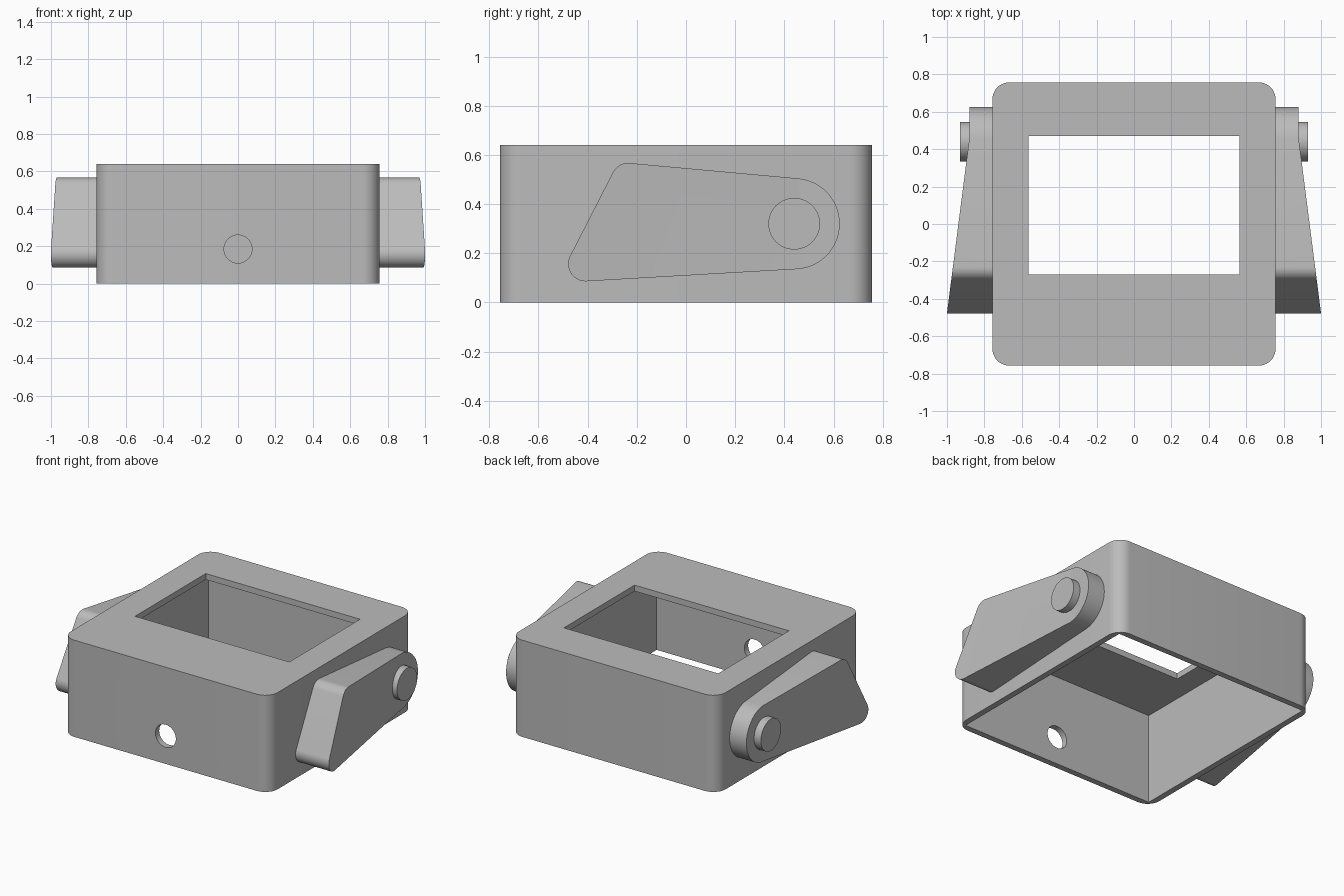
import bpy, bmesh, math
from mathutils import Vector, Matrix, geometry

if "Cube" in bpy.data.objects:
    bpy.data.objects.remove(bpy.data.objects["Cube"])

GREY = (0.5, 0.5, 0.5, 1)
grey = bpy.data.materials.new("plain grey")
grey.use_nodes = True
grey.diffuse_color = GREY
grey.node_tree.nodes["Principled BSDF"].inputs["Base Color"].default_value = GREY


def make_object(name, bm):
    bmesh.ops.recalc_face_normals(bm, faces=bm.faces)
    mesh = bpy.data.meshes.new(name)
    bm.to_mesh(mesh)
    bm.free()
    mesh.materials.append(grey)
    obj = bpy.data.objects.new(name, mesh)
    bpy.context.collection.objects.link(obj)
    return obj


def activate(obj):
    bpy.ops.object.select_all(action='DESELECT')
    obj.select_set(True)
    bpy.context.view_layer.objects.active = obj


def smooth(obj):
    activate(obj)
    bpy.ops.object.shade_smooth_by_angle(angle=math.radians(30))


def box(name, low, high, radius=0):
    low, high = Vector(low), Vector(high)
    bm = bmesh.new()
    bmesh.ops.create_cube(bm, size=1)
    bmesh.ops.scale(bm, vec=high - low, verts=bm.verts)
    bmesh.ops.translate(bm, vec=(low + high) / 2, verts=bm.verts)
    if radius:
        upright = [e for e in bm.edges if abs(e.verts[0].co.z - e.verts[1].co.z) > 0.1]
        bmesh.ops.bevel(bm, geom=upright, offset=radius, segments=10,
                        profile=0.5, affect='EDGES')
    return make_object(name, bm)


def cylinder(name, centre, radius, depth, axis):
    bm = bmesh.new()
    turn = Matrix.Rotation(math.pi / 2, 4, axis)
    bmesh.ops.create_cone(bm, cap_ends=True, segments=48, radius1=radius, radius2=radius,
                          depth=depth, matrix=Matrix.Translation(centre) @ turn)
    return make_object(name, bm)


def cut(target, cutter):
    mod = target.modifiers.new("cut", 'BOOLEAN')
    mod.operation = 'DIFFERENCE'
    mod.solver = 'EXACT'
    mod.object = cutter
    activate(target)
    bpy.ops.object.modifier_apply(modifier=mod.name)
    bpy.data.objects.remove(cutter)


# Open-bottomed housing with a window in the top and a hole in the front
HALF, HEIGHT, WALL = 0.757, 0.64, 0.04
inner = HALF - WALL
housing = box("housing", (-HALF, -HALF, 0), (HALF, HALF, HEIGHT), radius=0.09)
cut(housing, box("cavity_cutter", (-inner, -inner, -0.2), (inner, inner, HEIGHT - WALL)))
cut(housing, box("window_cutter", (-0.565, -0.27, 0.5), (0.565, 0.47, 0.8)))
cut(housing, cylinder("hole_cutter", (0, -HALF, 0.185), 0.075, 0.3, 'X'))
smooth(housing)

# Side levers: rounded outline around three circles (y, z, radius)
PIVOT_Y, PIVOT_Z = 0.44, 0.32
CIRCLES = [(PIVOT_Y, PIVOT_Z, 0.185), (-0.235, 0.497, 0.07), (-0.408, 0.157, 0.071)]
FLAT_END = 0.46


def lever(name, side):
    points = []
    for y, z, r in CIRCLES:
        for i in range(64):
            a = math.tau * i / 64
            points.append(Vector((y + r * math.cos(a), z + r * math.sin(a))))
    outline = [points[i] for i in geometry.convex_hull_2d(points)]
    bm = bmesh.new()
    face = bm.faces.new([bm.verts.new((0.74, p.x, p.y)) for p in outline])
    grown = bmesh.ops.extrude_face_region(bm, geom=[face], use_keep_orig=True)
    new_verts = [g for g in grown["geom"] if isinstance(g, bmesh.types.BMVert)]
    bmesh.ops.translate(bm, vec=(0.14, 0, 0), verts=new_verts)
    # The outer face slopes outward ahead of the pivot
    bmesh.ops.bisect_plane(bm, geom=bm.verts[:] + bm.edges[:] + bm.faces[:],
                           plane_co=(0, FLAT_END, 0), plane_no=(0, 1, 0))
    for v in bm.verts:
        if v.co.x > 0.8:
            v.co.x += max(0, FLAT_END - v.co.y) * 0.128
        v.co.x *= side
    smooth(make_object(name, bm))


for label, side in (("left", 1), ("right", -1)):
    lever(label + "_lever", side)
    smooth(cylinder(label + "_pivot_pin", (side * 0.84, PIVOT_Y, PIVOT_Z), 0.105, 0.18, 'Y'))
